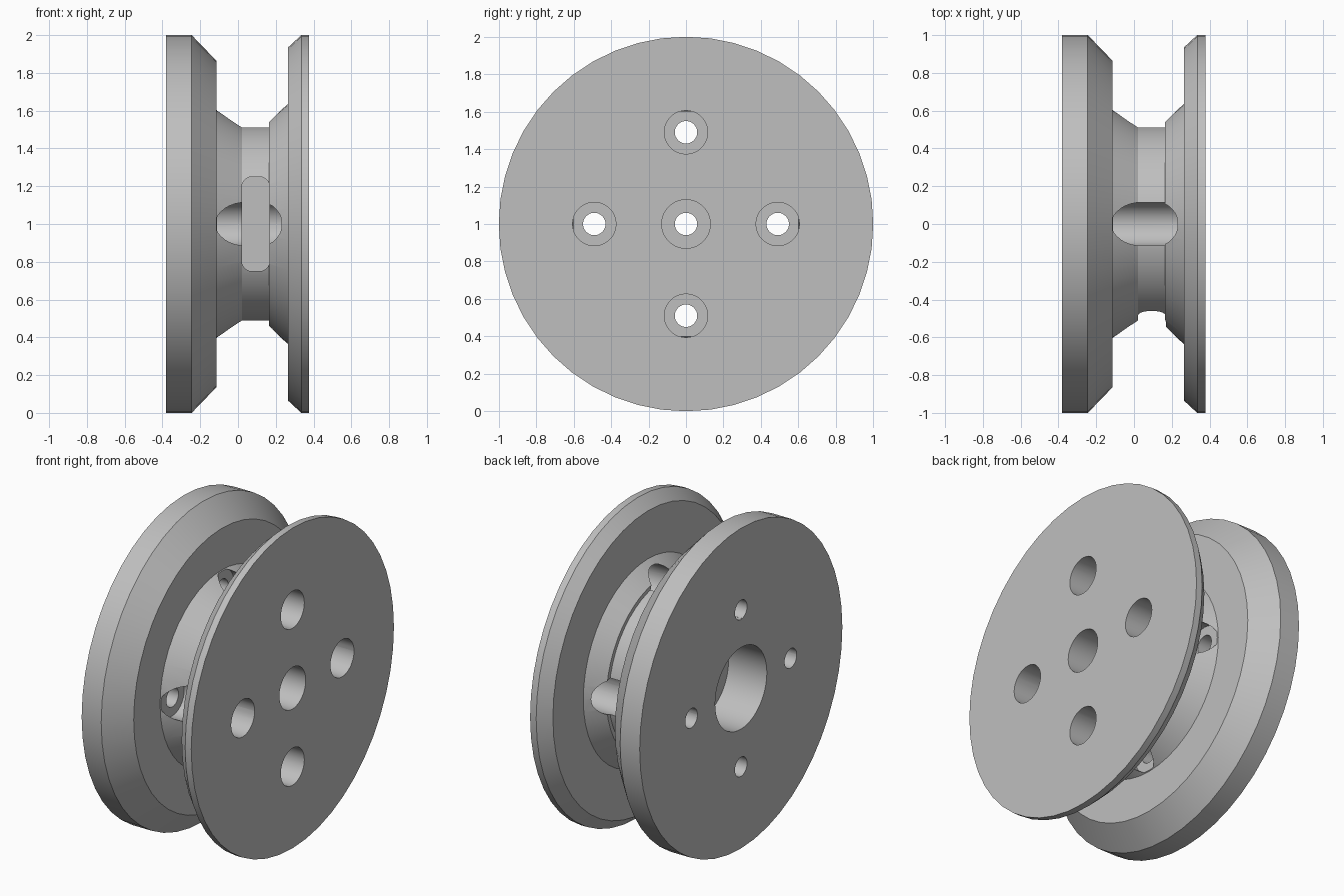
import bpy
import bmesh
import math
from mathutils import Matrix, Vector

cube = bpy.data.objects.get("Cube")
if cube:
    bpy.data.objects.remove(cube)

CENTRE = Vector((0, 0, 1))
SIDES = 48

grey = bpy.data.materials.new("plain grey")
grey.use_nodes = True
colour = (0.52, 0.52, 0.52, 1)
grey.diffuse_color = colour
grey.node_tree.nodes["Principled BSDF"].inputs["Base Color"].default_value = colour


def add_object(name, bm):
    bmesh.ops.recalc_face_normals(bm, faces=bm.faces)
    mesh = bpy.data.meshes.new(name)
    bm.to_mesh(mesh)
    bm.free()
    obj = bpy.data.objects.new(name, mesh)
    obj.location = CENTRE
    bpy.context.collection.objects.link(obj)
    mesh.materials.append(grey)
    return obj


def revolve(name, profile):
    """Spin a closed (x, radius) outline around the x axis."""
    bm = bmesh.new()
    verts = [bm.verts.new((x, 0, r)) for x, r in profile]
    edges = [bm.edges.new((a, b)) for a, b in zip(verts, verts[1:] + verts[:1])]
    bmesh.ops.spin(bm, geom=verts + edges, cent=(0, 0, 0), axis=(1, 0, 0),
                   angle=math.tau, steps=SIDES, use_merge=True)
    bmesh.ops.remove_doubles(bm, verts=bm.verts, dist=0.0001)
    return add_object(name, bm)


def rod(name, radius, x0, x1, y, z):
    """Cylinder along x, used for drilling."""
    bm = bmesh.new()
    place = Matrix.Translation(((x0 + x1) / 2, y, z)) @ Matrix.Rotation(math.pi / 2, 4, 'Y')
    bmesh.ops.create_cone(bm, cap_ends=True, segments=32, radius1=radius,
                          radius2=radius, depth=x1 - x0, matrix=place)
    return add_object(name, bm)


def rounded_block(name, low, high, radius):
    """Box with its four y-direction edges rounded."""
    low, high = Vector(low), Vector(high)
    bm = bmesh.new()
    place = Matrix.Translation((low + high) / 2) @ Matrix.Diagonal((*(high - low), 1))
    bmesh.ops.create_cube(bm, size=1, matrix=place)
    edges = [e for e in bm.edges if abs(e.verts[0].co.y - e.verts[1].co.y) > 0.01]
    bmesh.ops.bevel(bm, geom=edges, offset=radius, segments=6, profile=0.5,
                    affect='EDGES')
    return add_object(name, bm)


# Two flanges, waisted hub and stepped centre bore
spool = revolve("flanged_spool", [
    (-0.38, 0.255), (-0.38, 1), (-0.245, 1), (-0.115, 0.865),   # thick flange
    (-0.115, 0.605), (0.02, 0.525), (0.165, 0.525),             # waist
    (0.165, 0.55), (0.265, 0.635),                              # raised cone
    (0.265, 0.935), (0.335, 1), (0.377, 1),                     # thin flange
    (0.377, 0.13), (0, 0.13), (0, 0.06),                        # bore
    (-0.115, 0.06), (-0.115, 0.255)])

# Four bolt holes, each a wide counterbore and a narrow shaft
cutters = []
for i in range(4):
    angle = i * math.pi / 2
    y, z = 0.49 * math.cos(angle), 0.49 * math.sin(angle)
    cutters.append(rod("counterbore_cutter", 0.116, -0.11, 0.6, y, z))
    cutters.append(rod("shaft_cutter", 0.06, -0.6, 0.2, y, z))

# Rounded pocket in the front of the waist
cutters.append(rounded_block("pocket_cutter", (0.02, -0.8, -0.25),
                             (0.168, -0.3, 0.25), 0.055))

for cutter in cutters:
    cutter.hide_render = True
    cut = spool.modifiers.new("cut", 'BOOLEAN')
    cut.operation = 'DIFFERENCE'
    cut.solver = 'EXACT'
    cut.object = cutter

# Bake the cuts and drop the cutters
bpy.context.view_layer.update()
graph = bpy.context.evaluated_depsgraph_get()
baked = bpy.data.meshes.new_from_object(spool.evaluated_get(graph))
spool.modifiers.clear()
spool.data = baked
baked.materials.clear()
baked.materials.append(grey)
for face in baked.polygons:
    face.material_index = 0
for cutter in cutters:
    bpy.data.objects.remove(cutter)

# Smooth curved walls, crisp rims
for obj in bpy.context.selected_objects:
    obj.select_set(False)
spool.select_set(True)
bpy.context.view_layer.objects.active = spool
bpy.ops.object.shade_smooth_by_angle(angle=math.radians(25))
